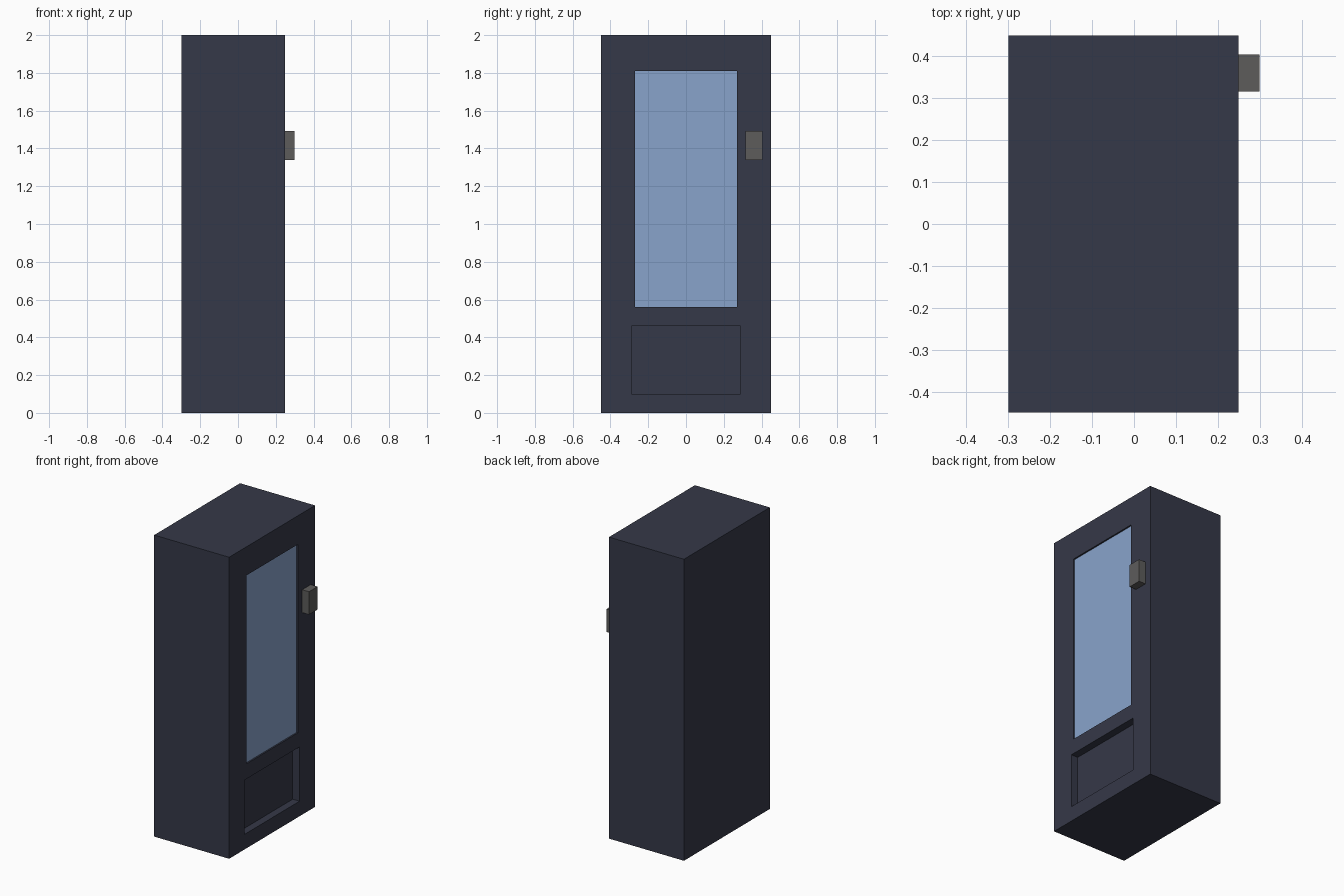
import bpy

if "Cube" in bpy.data.objects:
    bpy.data.objects.remove(bpy.data.objects["Cube"])


def material(name, color):
    m = bpy.data.materials.new(name)
    m.diffuse_color = (*color, 1)
    m.use_nodes = True
    m.node_tree.nodes["Principled BSDF"].inputs["Base Color"].default_value = m.diffuse_color
    return m


def box(name, lo, hi, mat=None):
    """Box given by its two opposite corners."""
    centre = [(a + b) / 2 for a, b in zip(lo, hi)]
    bpy.ops.mesh.primitive_cube_add(size=1, location=centre)
    ob = bpy.context.object
    ob.name = name
    ob.scale = [b - a for a, b in zip(lo, hi)]
    bpy.ops.object.transform_apply(location=False, rotation=False, scale=True)
    if mat:
        ob.data.materials.append(mat)
    return ob


def cut(target, name, lo, hi):
    """Cut a box-shaped recess into the target."""
    cutter = box(name, lo, hi)
    cutter.hide_render = True
    cutter.display_type = 'WIRE'
    mod = target.modifiers.new(name, 'BOOLEAN')
    mod.operation = 'DIFFERENCE'
    mod.solver = 'EXACT'
    mod.object = cutter


dark = material("dark_paint", (0.036, 0.040, 0.065))
blue = material("blue_glass", (0.25, 0.37, 0.60))
grey = material("keypad_grey", (0.11, 0.107, 0.105))

FRONT = 0.25  # x of the face with the window

# Cabinet with window opening and delivery recess
cabinet = box("cabinet", (-0.30, -0.45, 0), (FRONT, 0.45, 2.0), dark)
cut(cabinet, "window_cutter", (FRONT - 0.03, -0.27, 0.56), (FRONT + 0.1, 0.27, 1.81))
cut(cabinet, "tray_cutter", (FRONT - 0.05, -0.288, 0.10), (FRONT + 0.1, 0.288, 0.46))

# Glass pane set just behind the front face
box("window_glass", (FRONT - 0.03, -0.27, 0.56), (FRONT - 0.01, 0.27, 1.81), blue)

# Payment keypad
box("keypad", (FRONT, 0.316, 1.34), (FRONT + 0.05, 0.405, 1.492), grey)
